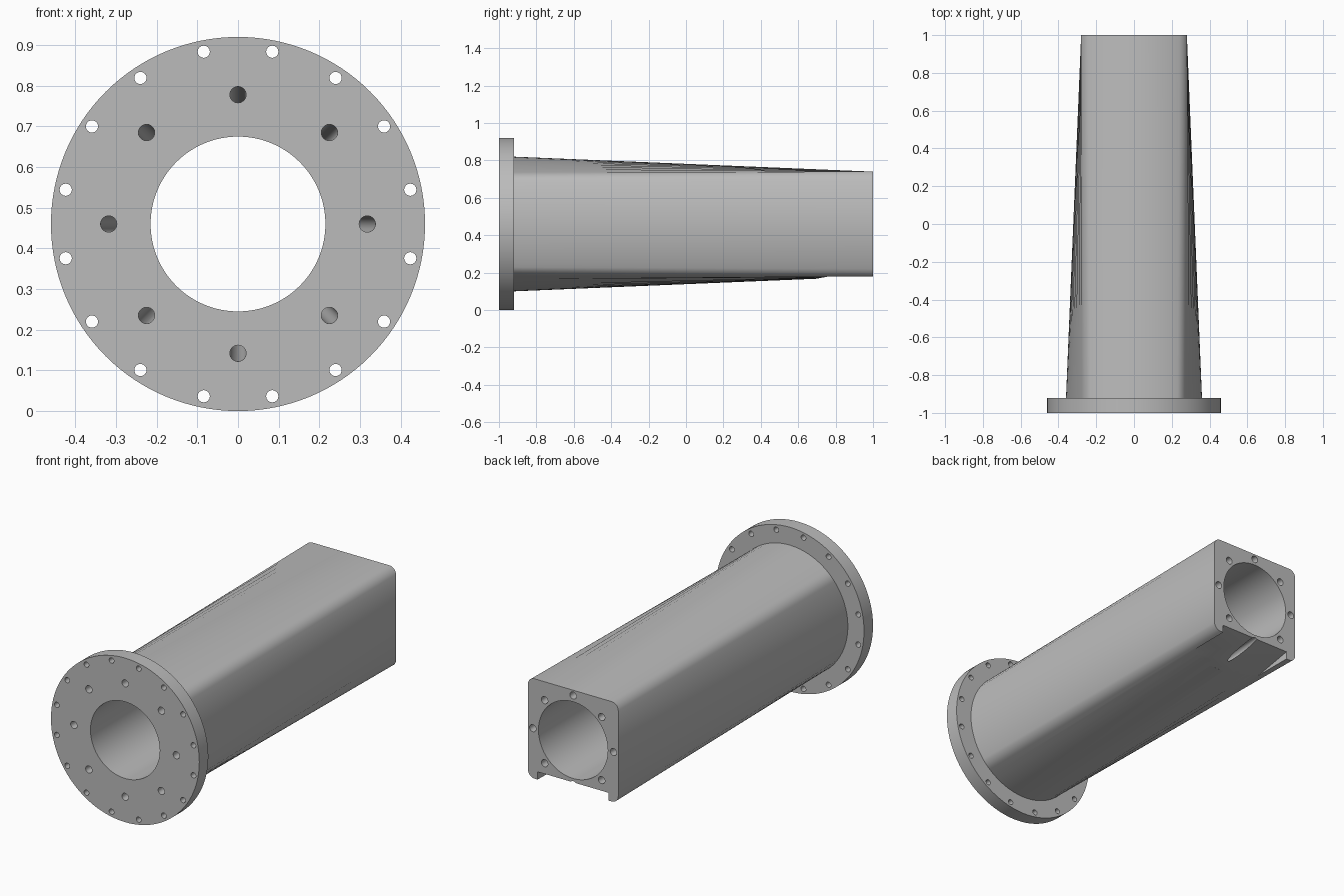
import bpy, bmesh
from math import pi, sin, cos, radians
from mathutils import Vector

if "Cube" in bpy.data.objects:
    bpy.data.objects.remove(bpy.data.objects["Cube"], do_unlink=True)

CZ = 0.46        # height of the main axis
HALF = 0.28      # half width of the square end
FILLET = 0.04    # corner radius of the square end

grey = bpy.data.materials.new("machined_grey")
grey.use_nodes = True
grey.diffuse_color = (0.5, 0.5, 0.5, 1)
grey.node_tree.nodes["Principled BSDF"].inputs["Base Color"].default_value = (0.5, 0.5, 0.5, 1)


def make(name, bm):
    bmesh.ops.recalc_face_normals(bm, faces=bm.faces)
    mesh = bpy.data.meshes.new(name)
    bm.to_mesh(mesh)
    bm.free()
    mesh.materials.append(grey)
    obj = bpy.data.objects.new(name, mesh)
    bpy.context.collection.objects.link(obj)
    return obj


def rod(bm, a, b, radius, sides):
    """Add a closed cylinder running from a to b."""
    a, b = Vector(a), Vector(b)
    turn = (b - a).to_track_quat('Z', 'Y').to_matrix().to_4x4()
    turn.translation = (a + b) / 2
    bmesh.ops.create_cone(bm, cap_ends=True, segments=sides, radius1=radius,
                          radius2=radius, depth=(b - a).length, matrix=turn)


def skin(bm, ring_a, ring_b):
    """Join two matching outlines and cap both ends."""
    va = [bm.verts.new(p) for p in ring_a]
    vb = [bm.verts.new(p) for p in ring_b]
    n = len(va)
    for i in range(n):
        j = (i + 1) % n
        bm.faces.new((va[i], va[j], vb[j], vb[i]))
    bm.faces.new(va)
    bm.faces.new(vb)


# Flange disc
bm = bmesh.new()
rod(bm, (0, -1, CZ), (0, -0.92, CZ), 0.46, 128)
flange = make("flange", bm)

# Body lofted from a circle to a rounded square, matched by length along the outline
straight, arc = 2 * (HALF - FILLET), FILLET * pi / 2
side = straight + arc
circle, square = [], []
for k in range(4):
    q = k * pi / 2
    samples = [(t / 16 * straight, None) for t in range(16)]
    samples += [(straight + t / 8 * arc, t / 8) for t in range(8)]
    for s, f in samples:
        if f is None:
            u, v = HALF, s - straight / 2
        else:
            u = HALF - FILLET + FILLET * cos(f * pi / 2)
            v = HALF - FILLET + FILLET * sin(f * pi / 2)
        square.append((u * cos(q) - v * sin(q), 1, CZ + u * sin(q) + v * cos(q)))
        angle = q + (s - straight / 2) / side * pi / 2
        circle.append((0.36 * cos(angle), -0.92, CZ + 0.36 * sin(angle)))
bm = bmesh.new()
skin(bm, circle, square)
body = make("tapered_body", bm)

# Cutter for the central bore
bm = bmesh.new()
rod(bm, (0, -1.1, CZ), (0, 1.1, CZ), 0.215, 96)
bore = make("bore_cutter", bm)

# Cutter for the slanted holes that follow the taper
bm = bmesh.new()
for k in range(8):
    a = k * pi / 4
    d = Vector((cos(a), 0, sin(a)))
    start = Vector((0, -1, CZ)) + d * 0.318
    end = Vector((0, 1, CZ)) + d * 0.25
    run = (end - start) * 0.03
    rod(bm, start - run, end + run, 0.02, 24)
conduits = make("conduit_cutter", bm)

# Cutter for the bolt holes round the flange rim
bm = bmesh.new()
for k in range(16):
    a = radians(22.5 * (k + 0.5))
    x, z = 0.432 * cos(a), CZ + 0.432 * sin(a)
    rod(bm, (x, -1.1, z), (x, -0.85, z), 0.015, 24)
bolts = make("bolt_hole_cutter", bm)

# Cutter for the sloping relief under the square end
profile = [(0.7, 0.168), (1.1, 0.242), (1.1, 0.05), (0.7, 0.05)]
bm = bmesh.new()
skin(bm, [(-0.22, y, z) for y, z in profile], [(0.22, y, z) for y, z in profile])
relief = make("relief_cutter", bm)

# Apply the cuts and smooth the curved walls
for obj, cutters in ((flange, (bore, conduits, bolts)), (body, (bore, conduits, relief))):
    bpy.ops.object.select_all(action='DESELECT')
    obj.select_set(True)
    bpy.context.view_layer.objects.active = obj
    for cutter in cutters:
        mod = obj.modifiers.new(cutter.name, 'BOOLEAN')
        mod.operation = 'DIFFERENCE'
        mod.solver = 'EXACT'
        mod.object = cutter
        bpy.ops.object.modifier_apply(modifier=mod.name)
    bpy.ops.object.shade_smooth_by_angle(angle=radians(30))

for cutter in (bore, conduits, bolts, relief):
    bpy.data.objects.remove(cutter, do_unlink=True)
